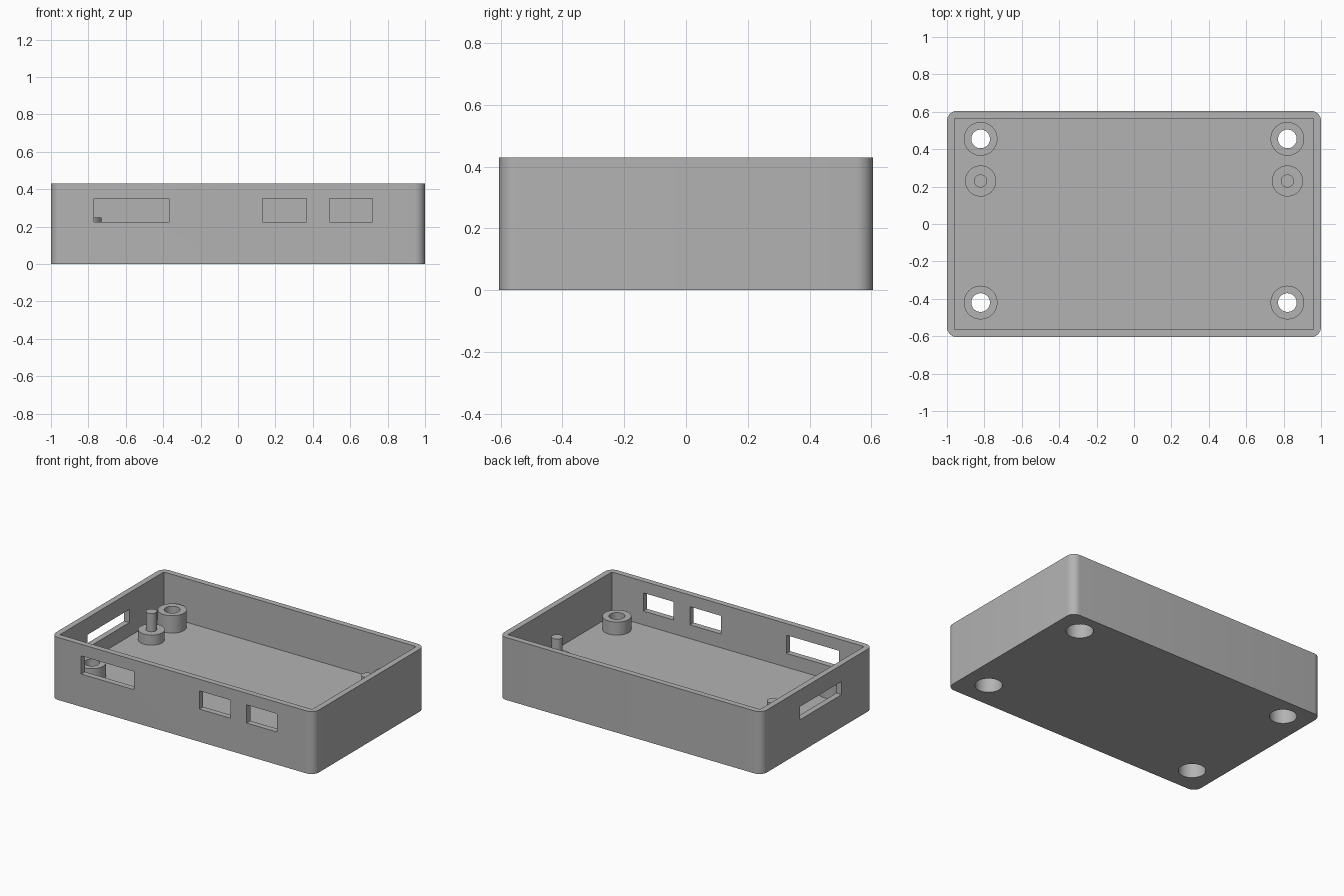
import bpy, bmesh, math
from mathutils import Matrix

if "Cube" in bpy.data.objects:
    bpy.data.objects.remove(bpy.data.objects["Cube"], do_unlink=True)

FLOOR, TOP = 0.13, 0.43
BORE_DEPTH, HOLE_R = 0.11, 0.05
POST_X = 0.82

grey = bpy.data.materials.new("plain_grey")
grey.use_nodes = True
colour = (0.45, 0.45, 0.45, 1)
grey.diffuse_color = colour
grey.node_tree.nodes["Principled BSDF"].inputs["Base Color"].default_value = colour


def finish(name, bm):
    bmesh.ops.recalc_face_normals(bm, faces=bm.faces)
    mesh = bpy.data.meshes.new(name)
    bm.to_mesh(mesh)
    bm.free()
    mesh.materials.append(grey)
    ob = bpy.data.objects.new(name, mesh)
    bpy.context.collection.objects.link(ob)
    return ob


def box(name, x, y, z, corner=0):
    """Box from (low, high) ranges, with optional rounded upright edges."""
    bm = bmesh.new()
    size = [b - a for a, b in (x, y, z)]
    mid = [(a + b) / 2 for a, b in (x, y, z)]
    bmesh.ops.create_cube(bm, size=1, matrix=Matrix.Translation(mid) @ Matrix.Diagonal((*size, 1)))
    if corner:
        upright = [e for e in bm.edges if abs(e.verts[0].co.z - e.verts[1].co.z) > 0.01]
        bmesh.ops.bevel(bm, geom=upright, offset=corner, segments=8, profile=0.5, affect='EDGES')
    return finish(name, bm)


def lathe(name, x, y, profile, steps=48):
    """Turn a (radius, height) profile about an upright axis at x, y."""
    bm = bmesh.new()
    verts = [bm.verts.new((r, 0, z)) for r, z in profile]
    edges = [bm.edges.new(pair) for pair in zip(verts, verts[1:])]
    bmesh.ops.spin(bm, geom=verts + edges, cent=(0, 0, 0), axis=(0, 0, 1),
                   angle=math.tau, steps=steps, use_duplicate=False)
    bmesh.ops.remove_doubles(bm, verts=bm.verts, dist=0.0001)
    bmesh.ops.translate(bm, verts=bm.verts, vec=(x, y, 0))
    return finish(name, bm)


def smooth(ob):
    bpy.ops.object.select_all(action='DESELECT')
    ob.select_set(True)
    bpy.context.view_layer.objects.active = ob
    bpy.ops.object.shade_smooth_by_angle(angle=math.radians(30))


def cut(ob, cutter):
    mod = ob.modifiers.new("cut", 'BOOLEAN')
    mod.operation, mod.solver, mod.object = 'DIFFERENCE', 'EXACT', cutter
    bpy.context.view_layer.objects.active = ob
    bpy.ops.object.modifier_apply(modifier=mod.name)
    bpy.data.objects.remove(cutter, do_unlink=True)


# Open tray with a thick floor and thin walls
tray = box("case_tray", (-1, 1), (-0.605, 0.605), (0, TOP), corner=0.055)
cut(tray, box("cavity", (-0.96, 0.96), (-0.565, 0.565), (FLOOR, 0.6)))

# Port openings in the front wall
for x in ((-0.77, -0.37), (0.13, 0.365), (0.49, 0.72)):
    cut(tray, box("front_port", x, (-0.7, -0.5), (0.225, 0.35)))

# Slot in the right wall
cut(tray, box("side_slot", (-1.1, -0.9), (-0.265, 0.19), (0.225, 0.315)))

for side, x in (("left", POST_X), ("right", -POST_X)):
    # Screw bosses with recessed holes through the floor
    for end, y, top in (("front", -0.42, 0.22), ("back", 0.455, 0.25)):
        cut(tray, lathe("screw_hole", x, y, [
            (0, -0.1), (0.085, -0.1), (0.085, BORE_DEPTH),
            (HOLE_R, BORE_DEPTH), (HOLE_R, 0.3), (0, 0.3)]))
        smooth(lathe(f"{end}_{side}_screw_boss", x, y, [
            (0.09, FLOOR), (0.09, top), (HOLE_R, top), (HOLE_R, FLOOR), (0.09, FLOOR)]))
    # Stepped locating pin
    smooth(lathe(f"{side}_locating_pin", x, 0.23, [
        (0.083, FLOOR), (0.083, 0.2), (0.035, 0.2), (0.035, 0.325), (0, 0.325)]))

smooth(tray)
